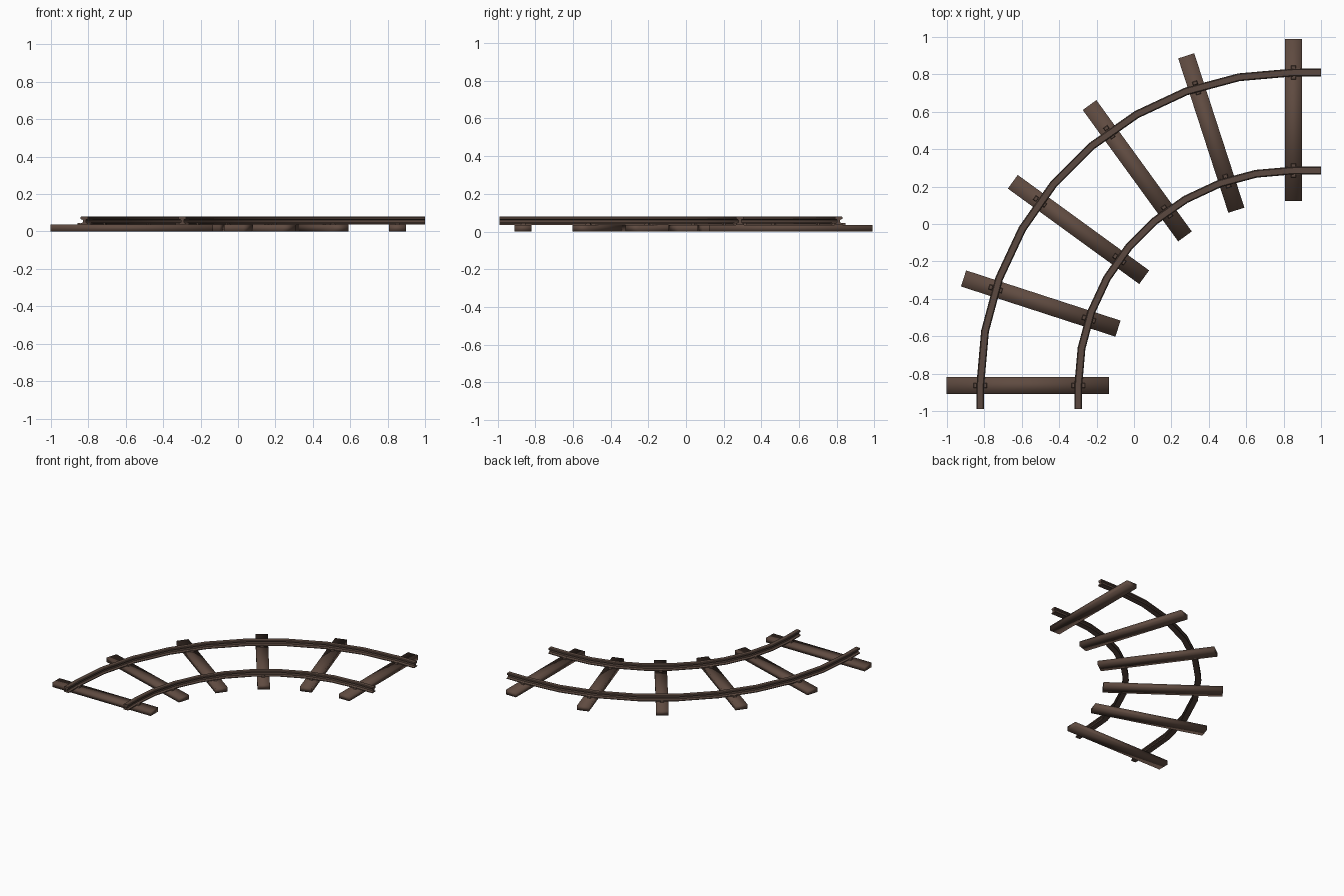
import bpy, bmesh, math
from mathutils import Matrix, Vector

if "Cube" in bpy.data.objects:
    bpy.data.objects.remove(bpy.data.objects["Cube"])


def material(name, rgb):
    m = bpy.data.materials.new(name)
    m.diffuse_color = (*rgb, 1)
    m.use_nodes = True
    m.node_tree.nodes["Principled BSDF"].inputs["Base Color"].default_value = m.diffuse_color
    return m


WOOD = material("brown wood", (0.115, 0.070, 0.052))
IRON = material("rusty iron", (0.105, 0.066, 0.050))
CX, CY = 0.852, -0.864          # centre of the bend
R_OUT, R_IN = 1.674, 1.150      # rail radii
TIE_R, TIE_LEN, TIE_W, TIE_H = 1.420, 0.868, 0.09, 0.036


def finish(bm, name, mat, smooth):
    bmesh.ops.recalc_face_normals(bm, faces=bm.faces)
    me = bpy.data.meshes.new(name)
    bm.to_mesh(me)
    bm.free()
    me.materials.append(mat)
    for p in me.polygons:
        p.use_smooth = smooth
    ob = bpy.data.objects.new(name, me)
    bpy.context.collection.objects.link(ob)
    return ob


def radial(deg):
    a = math.radians(deg)
    return Vector((-math.cos(a), math.sin(a), 0))


def block(name, mat, deg, r, z0, size, taper=1.0, smooth=False):
    """Box whose local x points outward along the bend radius."""
    bm = bmesh.new()
    bmesh.ops.create_cube(bm, size=1)
    for v in bm.verts:
        if v.co.z > 0:
            v.co.x *= taper
            v.co.y *= taper
    d = radial(deg)
    pos = Vector((CX, CY, z0 + size[2] / 2)) + d * r
    rot = Matrix.Rotation(math.atan2(d.y, d.x), 4, 'Z')
    bm.transform(Matrix.Translation(pos) @ rot @ Matrix.Diagonal((*size, 1)))
    return finish(bm, name, mat, smooth)


# Half of the I-shaped rail section (offset, height), mirrored for the other side
half = [(0.021, 0.036), (0.021, 0.042), (0.008, 0.049), (0.008, 0.062),
        (0.020, 0.067), (0.020, 0.076), (0.015, 0.080)]
profile = half + [(-x, z) for x, z in reversed(half)]


def rail(name, r):
    # straight lead-in, nine arc segments, straight lead-out
    stations = [(Vector((CX - r, -0.99, 0)), radial(0))]
    for i in range(10):
        d = radial(i * 10)
        stations.append((Vector((CX, CY, 0)) + d * r, d))
    stations.append((Vector((1.0, CY + r, 0)), radial(90)))
    bm = bmesh.new()
    rings = [[bm.verts.new(p + d * x + Vector((0, 0, z))) for x, z in profile]
             for p, d in stations]
    n = len(profile)
    for a, b in zip(rings, rings[1:]):
        for k in range(n):
            bm.faces.new((a[k], a[(k + 1) % n], b[(k + 1) % n], b[k]))
    bm.faces.new(rings[0])
    bm.faces.new(rings[-1])
    ob = finish(bm, name, IRON, True)
    bpy.ops.object.select_all(action='DESELECT')
    ob.select_set(True)
    bpy.context.view_layer.objects.active = ob
    bpy.ops.object.shade_smooth_by_angle(angle=math.radians(30))


rail("outer_rail", R_OUT)
rail("inner_rail", R_IN)

# Six sleepers, each with rail clips on both sides of both rails
for i in range(6):
    deg = i * 18
    block(f"sleeper_{i}", WOOD, deg, TIE_R, 0, (TIE_LEN, TIE_W, TIE_H), smooth=True)
    for rname, r in (("outer", R_OUT), ("inner", R_IN)):
        for side in (-1, 1):
            block(f"{rname}_clip_{i}_{'in' if side < 0 else 'out'}", IRON, deg,
                  r + side * 0.027, TIE_H - 0.004, (0.022, 0.03, 0.014), 0.7)
